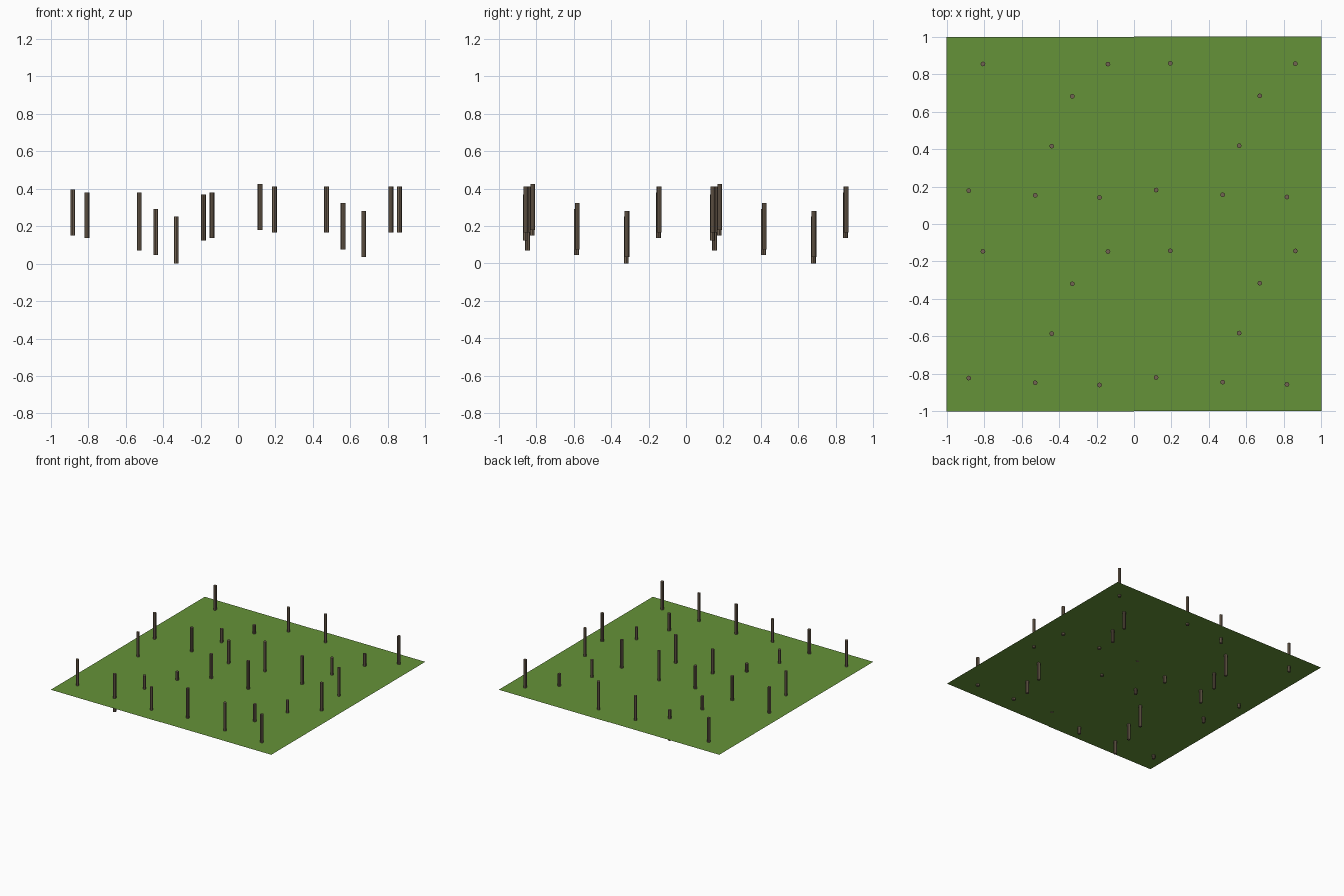
import bpy, bmesh
from mathutils import Matrix

if "Cube" in bpy.data.objects:
    bpy.data.objects.remove(bpy.data.objects["Cube"])


def material(name, rgb):
    m = bpy.data.materials.new(name)
    m.diffuse_color = (*rgb, 1)
    m.use_nodes = True
    m.node_tree.nodes["Principled BSDF"].inputs["Base Color"].default_value = m.diffuse_color
    return m


GREEN = material("grass green", (0.13, 0.29, 0.04))
BROWN = material("bark brown", (0.17, 0.125, 0.085))

GROUND_Z = 0.18
SHIFT_Y = 0.003   # right half sits slightly further back
LIFT_Z = 0.031    # right half's posts stand slightly higher


def add_object(name, bm, mat):
    mesh = bpy.data.meshes.new(name)
    bm.to_mesh(mesh)
    bm.free()
    mesh.materials.append(mat)
    ob = bpy.data.objects.new(name, mesh)
    bpy.context.collection.objects.link(ob)


def ground(name, x0, x1, y0, y1):
    bm = bmesh.new()
    bm.faces.new([bm.verts.new((x, y, GROUND_Z))
                  for x, y in ((x0, y0), (x1, y0), (x1, y1), (x0, y1))])
    add_object(name, bm, GREEN)


def post(name, x, y, z0, z1, radius=0.0128):
    bm = bmesh.new()
    bmesh.ops.create_cone(bm, cap_ends=True, segments=8, radius1=radius,
                          radius2=radius, depth=z1 - z0,
                          matrix=Matrix.Translation((x, y, (z0 + z1) / 2)))
    add_object(name, bm, BROWN)


# thin ground sheets
ground("ground_left", -1, 0, -1, 1 - SHIFT_Y)
ground("ground_right", 0, 1, -1 + SHIFT_Y, 1)

# posts of one quarter tile: x, y, bottom, top
POSTS = [
    (-0.806, 0.854, 0.135, 0.380),
    (-0.139, 0.853, 0.135, 0.380),
    (-0.329, 0.681, 0.000, 0.250),
    (-0.439, 0.415, 0.046, 0.291),
    (-0.882, 0.178, 0.149, 0.394),
    (-0.527, 0.153, 0.070, 0.380),
    (-0.184, 0.141, 0.123, 0.369),
]

# repeat the tile two by two
for i, (x, y, z0, z1) in enumerate(POSTS):
    for row in (0, 1):
        post(f"post_left_{row}_{i}", x, y - row, z0, z1)
        lift = 0.042 if i == 6 else LIFT_Z
        post(f"post_right_{row}_{i}", x + 1, y - row + SHIFT_Y,
             z1 + lift - 0.246, z1 + lift)
